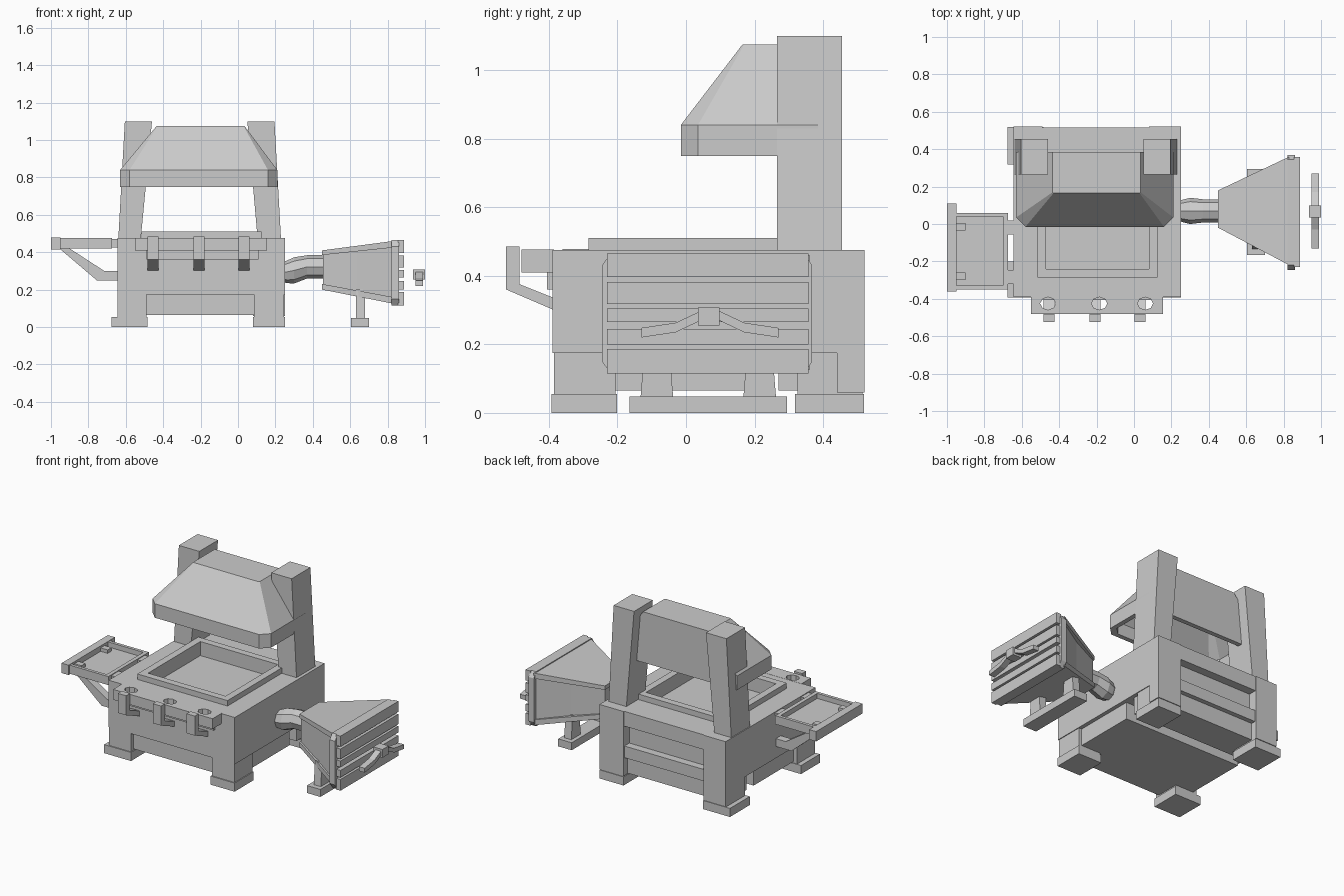
import bpy, bmesh, math


def loft(name, rings, closed=False):
    """Skin a series of point rings; cap the ends or join them into a loop."""
    bm = bmesh.new()
    vs = [[bm.verts.new(p) for p in r] for r in rings]
    n = len(rings[0])
    pairs = list(zip(vs, vs[1:])) + ([(vs[-1], vs[0])] if closed else [])
    for a, b in pairs:
        for i in range(n):
            j = (i + 1) % n
            bm.faces.new((a[i], a[j], b[j], b[i]))
    if not closed:
        bm.faces.new(vs[0])
        bm.faces.new(vs[-1])
    bmesh.ops.recalc_face_normals(bm, faces=bm.faces)
    me = bpy.data.meshes.new(name)
    bm.to_mesh(me)
    bm.free()
    ob = bpy.data.objects.new(name, me)
    bpy.context.collection.objects.link(ob)
    return ob


def rect(x0, x1, y0, y1, z):
    return [(x0, y0, z), (x1, y0, z), (x1, y1, z), (x0, y1, z)]


def rect_x(x, y0, y1, z0, z1):
    return [(x, y0, z0), (x, y1, z0), (x, y1, z1), (x, y0, z1)]


def box(name, x0, x1, y0, y1, z0, z1):
    return loft(name, [rect(x0, x1, y0, y1, z0), rect(x0, x1, y0, y1, z1)])


def frame(name, o, i, z0, z1):
    return loft(name, [rect(*o, z0), rect(*o, z1), rect(*i, z1), rect(*i, z0)], True)


def prism_y(name, pts, y0, y1):
    return loft(name, [[(x, y, z) for x, z in pts] for y in (y0, y1)])


def prism_x(name, pts, x0, x1):
    return loft(name, [[(x, y, z) for y, z in pts] for x in (x0, x1)])


# Hearth body around the fire pit
pit = (-0.47, 0.08, -0.24, 0.29)
frame("hearth_body", (-0.645, 0.25, -0.39, 0.46), pit, 0.175, 0.475)
box("pit_floor", -0.48, 0.09, -0.25, 0.30, 0.175, 0.42)
frame("pit_rim", (-0.515, 0.125, -0.285, 0.335), pit, 0.47, 0.51)

# Lower plinth in two blocks
box("plinth_front", -0.62, 0.225, -0.36, 0.20, 0.065, 0.18)
box("plinth_back", -0.62, 0.225, 0.27, 0.48, 0.065, 0.18)

# Back frame: corner posts and beams around a recessed panel
for x0, x1 in ((-0.645, -0.49), (0.08, 0.25)):
    box("back_corner_post", x0, x1, 0.44, 0.52, 0.06, 0.475)
box("back_top_beam", -0.5, 0.1, 0.44, 0.515, 0.38, 0.475)
box("back_bottom_beam", -0.5, 0.1, 0.44, 0.51, 0.175, 0.25)

# Legs and foot pads
for x0, x1, p0, p1 in ((-0.645, -0.49, -0.675, -0.485), (0.085, 0.245, 0.08, 0.25)):
    for y0, y1 in ((-0.385, -0.205), (0.325, 0.515)):
        box("leg", x0, x1, y0, y1, 0.04, 0.18)
        box("foot_pad", p0, p1, y0 - 0.007, y1 + 0.004, 0.0, 0.055)

# Leaning hood posts
for b, t in (((-0.64, -0.52), (-0.605, -0.46)), ((0.105, 0.23), (0.05, 0.195))):
    loft("hood_post", [rect(*b, 0.265, 0.455, 0.47), rect(*t, 0.265, 0.455, 1.10)])


# Hollow hood with chamfered front corners
def hood_ring(x0, x1, y0, y1, c, z):
    return [(x0, y1, z), (x0, y0 + c, z), (x0 + c, y0, z),
            (x1 - c, y0, z), (x1, y0 + c, z), (x1, y1, z)]


loft("hood", [hood_ring(-0.41, 0.01, 0.19, 0.355, 0.005, 1.045),
              hood_ring(-0.60, 0.18, 0.015, 0.355, 0.045, 0.83),
              hood_ring(-0.60, 0.18, 0.015, 0.355, 0.045, 0.75),
              hood_ring(-0.63, 0.21, -0.015, 0.385, 0.05, 0.75),
              hood_ring(-0.63, 0.21, -0.015, 0.385, 0.05, 0.84),
              hood_ring(-0.435, 0.035, 0.165, 0.385, 0.005, 1.075)])

# Front tool rack with round holes
rack = box("tool_rack", -0.55, 0.155, -0.48, -0.385, 0.41, 0.476)
for x in (-0.46, -0.185, 0.06):
    hole = loft("rack_hole_cutter", [[(x + 0.042 * math.cos(a * math.pi / 4),
                                       -0.425 + 0.034 * math.sin(a * math.pi / 4), z)
                                      for a in range(8)] for z in (0.35, 0.55)])
    hole.hide_render = True
    hole.hide_set(True)
    hole.display_type = 'WIRE'
    m = rack.modifiers.new("hole", 'BOOLEAN')
    m.operation = 'DIFFERENCE'
    m.solver = 'EXACT'
    m.object = hole
box("rack_rail", -0.49, 0.11, -0.405, -0.385, 0.36, 0.415)

# Rack hooks
for x in (-0.455, -0.208, 0.032):
    prism_x("rack_hook", [(-0.525, 0.485), (-0.485, 0.485), (-0.485, 0.375),
                          (-0.385, 0.335), (-0.385, 0.30), (-0.525, 0.36)],
            x - 0.029, x + 0.029)

# Side tray with struts
frame("tray_rim", (-0.96, -0.675, -0.35, 0.06), (-0.95, -0.70, -0.33, 0.04), 0.42, 0.475)
box("tray_floor", -0.96, -0.69, -0.34, 0.05, 0.42, 0.443)
box("tray_end_bar", -1.0, -0.95, -0.36, 0.11, 0.415, 0.478)
for y in (-0.28, -0.015):
    prism_y("tray_strut", [(-0.955, 0.42), (-0.755, 0.25), (-0.64, 0.25), (-0.64, 0.30),
                           (-0.715, 0.30), (-0.90, 0.42)], y - 0.025, y + 0.025)
    box("tray_bracket", -0.69, -0.64, y - 0.04, y + 0.035, 0.425, 0.47)
    box("tray_peg", -0.95, -0.90, y - 0.02, y + 0.02, 0.44, 0.465)

# Bellows nozzle, low-poly tube
loft("bellows_nozzle", [[(x, 0.07 + r * math.cos(a * math.pi / 4), z + r * math.sin(a * math.pi / 4))
                         for a in range(8)]
                        for x, z, r in ((0.23, 0.295, 0.05), (0.26, 0.295, 0.06),
                                        (0.30, 0.303, 0.07), (0.37, 0.322, 0.062),
                                        (0.47, 0.322, 0.062))])

# Bellows: pleated core between two boards
loft("bellows_core", [rect_x(0.455, -0.01, 0.17, 0.22, 0.40),
                      rect_x(0.64, 0.07 - 0.175, 0.07 + 0.175, 0.185, 0.42),
                      rect_x(0.83, -0.21, 0.35, 0.14, 0.445)])
loft("bellows_top_board", [rect_x(0.45, -0.02, 0.18, 0.385, 0.41),
                           rect_x(0.83, -0.22, 0.36, 0.425, 0.46)])
loft("bellows_bottom_board", [rect_x(0.45, -0.02, 0.18, 0.20, 0.23),
                              rect_x(0.83, -0.22, 0.36, 0.125, 0.16)])

# Bellows end plate (chamfered corners) and slats
prism_x("bellows_plate", [(-0.245, 0.15), (-0.22, 0.115), (0.345, 0.115), (0.368, 0.15),
                          (0.368, 0.43), (0.345, 0.465), (-0.22, 0.465), (-0.245, 0.43)],
        0.822, 0.86)
for z0, z1 in ((0.115, 0.187), (0.2, 0.245), (0.265, 0.305), (0.318, 0.382), (0.397, 0.465)):
    box("plate_slat", 0.855, 0.888, -0.23, 0.357, z0, z1)

# Curved handle
left = [(-0.13, 0.22), (-0.03, 0.235), (0.04, 0.268)]
lower = left + [(0.14 - y, z) for y, z in reversed(left)]
prism_x("bellows_handle", lower + [(y, z + 0.028) for y, z in reversed(lower)], 0.95, 0.99)
box("handle_block", 0.935, 1.0, 0.035, 0.098, 0.255, 0.308)

# Bellows stand
box("stand_foot", 0.605, 0.70, -0.165, 0.295, 0.0, 0.048)
for s in (-1, 1):
    y = 0.065 + s * 0.15
    loft("stand_leg", [rect(0.63, 0.68, y - 0.048, y + 0.048, 0.04),
                       rect(0.63, 0.68, y - 0.035, y + 0.035, 0.20)])
